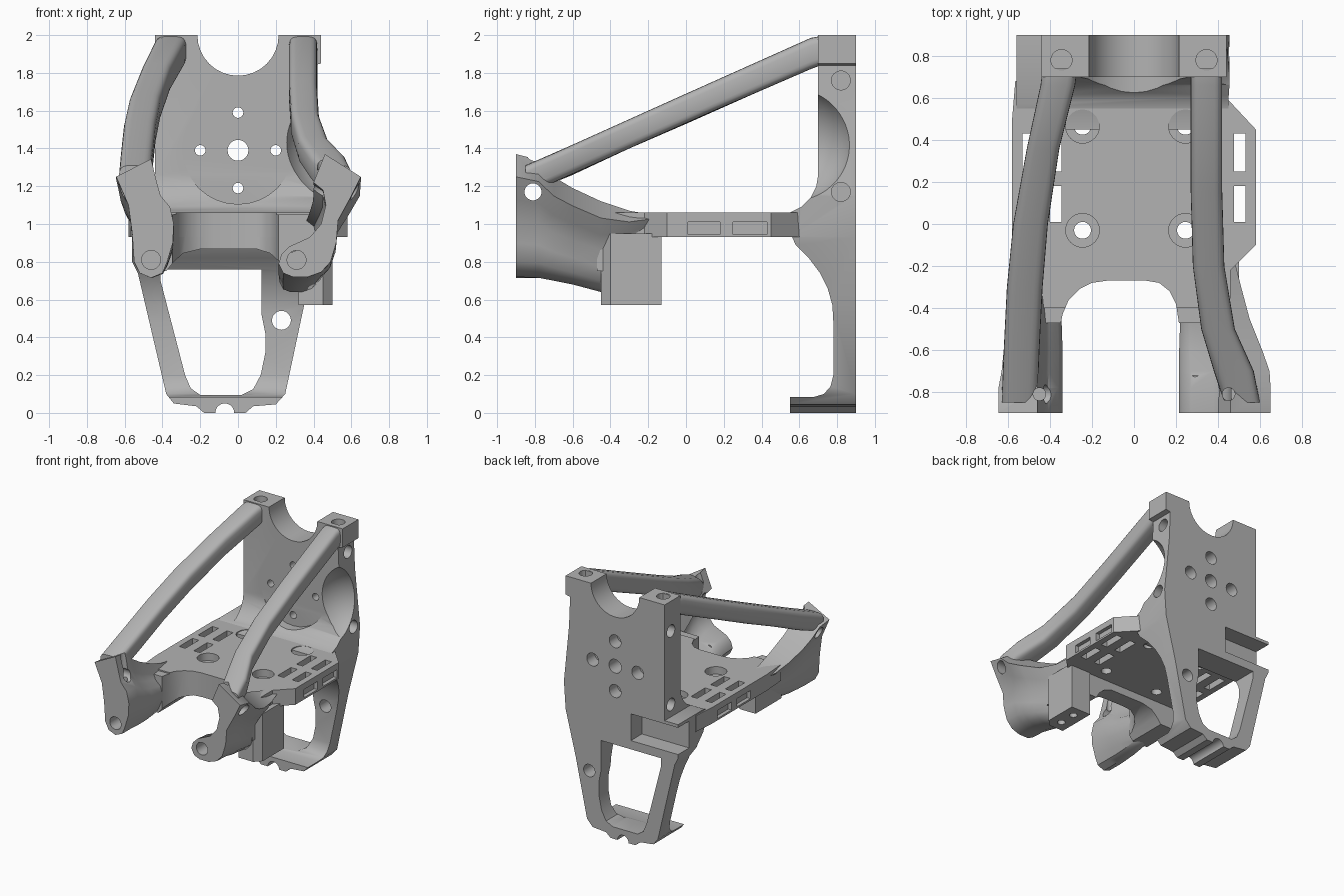
import bpy, bmesh, math
from mathutils import Matrix, Vector

cube = bpy.data.objects.get("Cube")
if cube:
    bpy.data.objects.remove(cube, do_unlink=True)

grey = bpy.data.materials.new("plain grey")
grey.use_nodes = True
grey.diffuse_color = (0.45, 0.45, 0.45, 1)
grey.node_tree.nodes["Principled BSDF"].inputs["Base Color"].default_value = grey.diffuse_color


def make(name, bm):
    bmesh.ops.recalc_face_normals(bm, faces=bm.faces)
    mesh = bpy.data.meshes.new(name)
    bm.to_mesh(mesh)
    bm.free()
    mesh.materials.append(grey)
    obj = bpy.data.objects.new(name, mesh)
    bpy.context.collection.objects.link(obj)
    return obj


def skin(name, rings):
    """Join matching rings of points into a closed solid."""
    bm = bmesh.new()
    loops = [[bm.verts.new(p) for p in ring] for ring in rings]
    count = len(loops[0])
    for a, b in zip(loops, loops[1:]):
        for i in range(count):
            j = (i + 1) % count
            bm.faces.new((a[i], a[j], b[j], b[i]))
    bm.faces.new(loops[0])
    bm.faces.new(loops[-1])
    return make(name, bm)


def prism(name, points, axis, low, high):
    """Extrude a flat outline along an axis."""
    place = {"x": lambda u, v, w: (w, u, v),
             "y": lambda u, v, w: (u, w, v),
             "z": lambda u, v, w: (u, v, w)}[axis]
    return skin(name, [[place(u, v, w) for u, v in points] for w in (low, high)])


def circle(u, v, r, n=32):
    return [(u + r * math.cos(math.tau * i / n), v + r * math.sin(math.tau * i / n)) for i in range(n)]


def rect(u0, u1, v0, v1):
    return [(u0, v0), (u1, v0), (u1, v1), (u0, v1)]


def loft(name, outline, stations):
    """Fit an outline to a box (y, x0, x1, z0, z1) at each station."""
    us, vs = zip(*outline)
    u0, v0 = min(us), min(vs)
    du, dv = max(us) - u0, max(vs) - v0
    return skin(name, [[(x0 + (u - u0) / du * (x1 - x0), y, z0 + (v - v0) / dv * (z1 - z0))
                        for u, v in outline] for y, x0, x1, z0, z1 in stations])


def combine(obj, tool, operation="DIFFERENCE"):
    mod = obj.modifiers.new("shape", "BOOLEAN")
    mod.operation = operation
    mod.solver = "EXACT"
    mod.object = tool
    graph = bpy.context.evaluated_depsgraph_get()
    mesh = bpy.data.meshes.new_from_object(obj.evaluated_get(graph))
    obj.modifiers.clear()
    obj.data = mesh
    bpy.data.objects.remove(tool, do_unlink=True)


def drill(obj, axis, u, v, r, low, high):
    combine(obj, prism("drill", circle(u, v, r), axis, low, high))


def cut_box(obj, x0, x1, y0, y1, z0, z1):
    combine(obj, prism("box_cut", rect(x0, x1, y0, y1), "z", z0, z1))


def finish(obj, angle=35):
    bpy.ops.object.select_all(action="DESELECT")
    obj.select_set(True)
    bpy.context.view_layer.objects.active = obj
    bpy.ops.object.shade_smooth_by_angle(angle=math.radians(angle))


# Back panel with leg and foot: side profile crossed with front outline
side = [(.9, 2), (.7, 2), (.7, 1.26), (.69, 1.2), (.66, 1.14), (.61, 1.09), (.55, 1.06), (.45, 1.05),
        (.45, .94), (.56, .935), (.58, .89), (.65, .82), (.71, .74), (.75, .66), (.775, .57), (.78, .48),
        (.78, .2), (.765, .14), (.73, .1), (.68, .085), (.55, .085), (.55, 0), (.9, 0)]
front = [(-.44, 2), (.44, 2), (.44, 1.85), (.4, 1.84), (.41, 1.6), (.455, 1.15), (.44, .93), (.35, .57),
         (.25, .1), (.2, .045), (.08, .035), (.04, 0), (-.18, 0), (-.22, .035), (-.34, .05), (-.38, .1),
         (-.53, .74), (-.56, .8), (-.56, 1.07), (-.44, 1.07)]
panel = prism("back_panel", side, "x", -.7, .7)
combine(panel, prism("front_outline", front, "y", 0, 1), "INTERSECT")
opening = [(-.41, .76), (-.41, .7), (-.28, .2), (-.25, .13), (-.2, .095), (.02, .095), (.08, .125),
           (.12, .2), (.145, .32), (.145, .42), (.125, .52), (.125, .76)]
combine(panel, prism("leg_opening", opening, "y", 0, 1.1))
cut_box(panel, -.7, -.14, .76, 1, .83, 1.045)          # rear pocket
drill(panel, "y", 0, 2, .215, .5, 1)                   # top notch
drill(panel, "y", 0, 1.4, .295, .3, .7)                # clearance in the floor fillet
drill(panel, "y", -.07, 0, .05, .4, 1)                 # foot groove
drill(panel, "y", 0, 1.39, .055, .5, 1)                # centre bore
drill(panel, "y", .23, .49, .05, .5, 1)                # leg bore
for i in range(4):
    hx = .2 * math.cos(i * math.pi / 2)
    hz = 1.39 + .2 * math.sin(i * math.pi / 2)
    drill(panel, "y", hx, hz, .028, .5, 1)
    drill(panel, "y", hx, hz, .052, .8, 1)
for s in (-1, 1):
    drill(panel, "z", s * .345, .78, .05, 1.9, 2.1)
    for hz in (1.76, 1.17):
        drill(panel, "x", .82, hz, .05, min(s * .33, s * .6), max(s * .33, s * .6))
bm = bmesh.new()
bmesh.ops.create_uvsphere(bm, u_segments=48, v_segments=32, radius=.32,
                          matrix=Matrix.Translation(Vector((.55, .57, 1.43))))
combine(panel, make("side_scoop", bm))
finish(panel)

# Floor plate with arched front edge
plan = [(-.565, .68), (-.58, .5), (-.58, -.2), (-.56, -.48), (-.35, -.48), (-.34, -.43), (-.31, -.36),
        (-.26, -.31), (-.2, -.28), (-.13, -.27), (.06, -.27), (.12, -.28), (.17, -.32), (.2, -.38),
        (.215, -.48), (.46, -.48), (.46, -.22), (.58, -.1), (.58, .45), (.44, .6), (.44, .68)]
floor = prism("floor_plate", plan, "z", .93, 1.06)
combine(floor, prism("floor_limit", rect(-1, 1, -.4, 1), "z", 0, 2), "INTERSECT")
for s in (-1, 1):
    for hy in (.465, -.03):
        drill(floor, "z", s * .245, hy, .04, .8, 1.2)
        drill(floor, "z", s * .245, hy, .08, 1.0, 1.2)
    for y0, y1 in ((.01, .18), (.25, .43)):
        for x0, x1 in ((.345, .4), (.475, .53)):
            cut_box(floor, min(s * x0, s * x1), max(s * x0, s * x1), y0, y1, .8, 1.2)
        cut_box(floor, min(s * .55, s * .7), max(s * .55, s * .7), y0, y1, .945, 1.01)
finish(floor)

# Bridge under the front edge of the floor, joining both arms
arch = [(-.52, 1.05), (.46, 1.05), (.46, .75), (.25, .75), (.22, .8), (.17, .845), (.1, .867),
        (-.2, .867), (-.29, .845), (-.34, .8), (-.38, .75), (-.52, .75)]
bridge = prism("front_bridge", arch, "y", -.47, -.14)
combine(bridge, prism("bridge_plan", plan, "z", .5, 1.5), "INTERSECT")
finish(bridge)

# Front arms, each lofted from a mounting post back to the floor
left_post = [(.65, 1.25), (.46, 1.37), (.4, 1.22), (.45, 1.18), (.465, 1.1), (.44, 1.0), (.38, .93),
             (.27, .88), (.23, .84), (.215, .79), (.24, .74), (.29, .72), (.37, .72), (.44, .745),
             (.49, .8), (.52, .9), (.53, 1.02), (.59, 1.13)]
right_post = [(-.645, 1.25), (-.46, 1.345), (-.43, 1.22), (-.41, 1.15), (-.36, 1.09), (-.34, 1.0),
              (-.345, .9), (-.375, .8), (-.4, .74), (-.46, .715), (-.52, .74), (-.55, .8),
              (-.56, .95), (-.58, 1.1)]
left_arm = loft("left_arm", left_post, [
    (-.9, .215, .65, .72, 1.37), (-.78, .215, .65, .715, 1.34), (-.7, .215, .645, .7, 1.25),
    (-.6, .215, .61, .68, 1.19), (-.45, .22, .55, .64, 1.12), (-.3, .26, .51, .75, 1.07),
    (-.18, .32, .48, .93, 1.05)])
right_arm = loft("right_arm", right_post, [
    (-.9, -.645, -.34, .715, 1.345), (-.78, -.645, -.34, .715, 1.33), (-.7, -.63, -.34, .715, 1.25),
    (-.6, -.62, -.34, .72, 1.19), (-.45, -.6, -.345, .74, 1.12), (-.3, -.585, -.36, .82, 1.07),
    (-.18, -.57, -.4, .93, 1.05)])

# Block under the left arm, with two holes in its base
block = prism("left_arm_block", [(.32, -.45), (.45, -.45), (.5, -.4), (.5, -.13), (.32, -.13)], "z", .57, .95)
for hy in (-.36, -.22):
    drill(block, "z", .41, hy, .03, .5, .65)
finish(block)

# Diagonal struts with rounded cross-section
round_bar = []
for i in range(24):
    c, s = math.cos(math.tau * i / 24), math.sin(math.tau * i / 24)
    round_bar.append((math.copysign(abs(c) ** .5, c), math.copysign(abs(s) ** .5, s)))
left_strut = loft("left_strut", round_bar, [
    (.74, .27, .42, 1.85, 2), (.66, .27, .42, 1.82, 1.985), (.15, .27, .42, 1.6, 1.757),
    (-.2, .28, .43, 1.445, 1.6), (-.5, .32, .48, 1.31, 1.465), (-.7, .38, .57, 1.22, 1.375),
    (-.85, .43, .6, 1.16, 1.31)])
right_strut = loft("right_strut", round_bar, [
    (.74, -.435, -.27, 1.85, 2), (.66, -.445, -.28, 1.82, 1.985), (.36, -.51, -.355, 1.69, 1.85),
    (0, -.575, -.41, 1.53, 1.69), (-.3, -.605, -.435, 1.4, 1.555), (-.6, -.62, -.45, 1.26, 1.42),
    (-.85, -.63, -.46, 1.16, 1.31)])

# Bores through the posts
for s, arm, strut, bore_x in ((1, left_arm, left_strut, .31), (-1, right_arm, right_strut, -.46)):
    drill(arm, "y", bore_x, .81, .05, -1, -.72)
    for part in (arm, strut):
        drill(part, "x", -.81, 1.17, .045, min(s * .35, s * .8), max(s * .35, s * .8))
        drill(part, "z", s * .45, -.81, .03, 1.1, 1.5)
        finish(part, 40)
